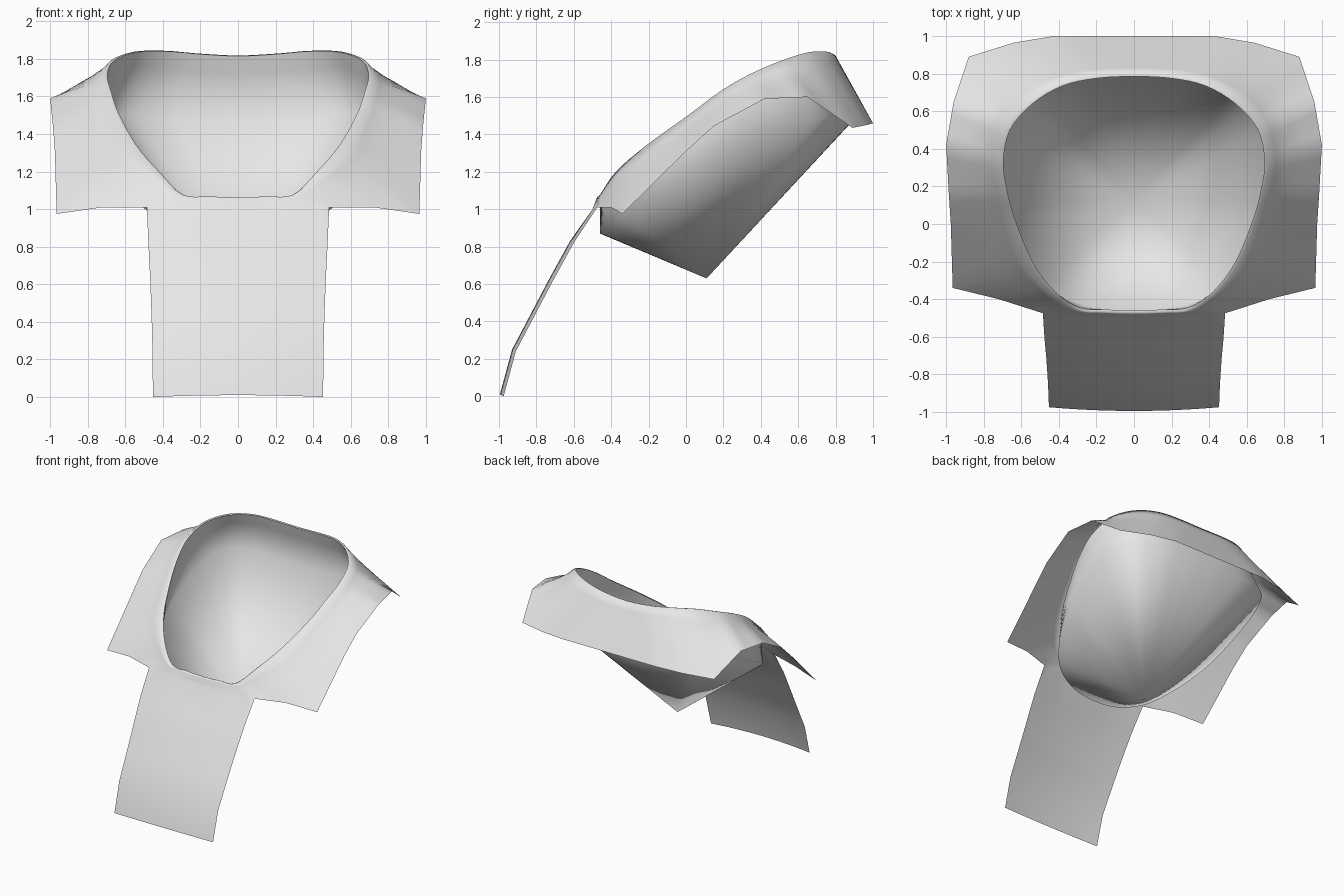
import bpy
import bmesh
from mathutils import Vector

if "Cube" in bpy.data.objects:
    bpy.data.objects.remove(bpy.data.objects["Cube"], do_unlink=True)

STEPS = 4          # columns added between two profile points
FRONT_POINTS = 2   # profile spans covered by the front tab

cloth = bpy.data.materials.new("light_grey_cloth")
cloth.use_nodes = True
cloth.diffuse_color = (0.8, 0.8, 0.8, 1)
cloth.node_tree.nodes["Principled BSDF"].inputs["Base Color"].default_value = (0.8, 0.8, 0.8, 1)

# Half outlines, running from the front middle round the +x side to the back
opening = [(0, -.46, 1.06), (.15, -.455, 1.065), (.29, -.445, 1.075), (.42, -.36, 1.2),
           (.54, -.2, 1.34), (.635, .03, 1.51), (.675, .18, 1.625), (.695, .33, 1.715),
           (.66, .5, 1.79), (.54, .64, 1.835), (.38, .735, 1.84), (.2, .775, 1.825), (0, .785, 1.815)]
hem = [(0, -.5, 1), (.25, -.5, 1), (.485, -.475, 1.01), (.72, -.4, 1.01),
       (.965, -.34, .975), (.975, 0, 1.31), (.985, .15, 1.445), (1, .42, 1.59),
       (.96, .65, 1.6), (.88, .89, 1.435), (.64, .965, 1.45), (.43, 1, 1.46), (0, 1, 1.46)]
belly_plan = [(0, -.46), (.15, -.455), (.3, -.42), (.44, -.35), (.57, -.2), (.67, -.01), (.71, .17),
              (.72, .4), (.7, .6), (.62, .76), (.42, .85), (.2, .875), (0, .88)]
belly = [(x, y, .87 + .44 * (y + .46) + .24 * x * x) for x, y in belly_plan]


def mirrored(p):
    return Vector((-p[0], p[1], p[2]))


def smooth_line(points):
    """Catmull-Rom curve through the points, symmetric at both ends."""
    p = [mirrored(points[1])] + [Vector(q) for q in points] + [mirrored(points[-2])]
    out = []
    for a, b, c, d in zip(p, p[1:], p[2:], p[3:]):
        for s in range(STEPS):
            t = s / STEPS
            out.append(b + (c - a) * t / 2 + (a * 2 - b * 5 + c * 4 - d) * t * t / 2
                       + (b * 3 - a - c * 3 + d) * t ** 3 / 2)
    out.append(Vector(points[-1]))
    return out


def straight_line(points):
    p = [Vector(q) for q in points]
    out = [a.lerp(b, s / STEPS) for a, b in zip(p, p[1:]) for s in range(STEPS)]
    return out + [p[-1]]


def blend(row_a, row_b, t):
    return [a.lerp(b, t) for a, b in zip(row_a, row_b)]


def add_rows(bm, rows):
    """Bridge neighbouring rows of points with quads."""
    grid = [[bm.verts.new(p) for p in row] for row in rows]
    for inner, outer in zip(grid, grid[1:]):
        for i in range(len(outer) - 1):
            bm.faces.new((inner[i], outer[i], outer[i + 1], inner[i + 1]))
    return grid


def finish(bm, name):
    bmesh.ops.remove_doubles(bm, verts=bm.verts, dist=.0005)
    mesh = bpy.data.meshes.new(name)
    bm.to_mesh(mesh)
    bm.free()
    for face in mesh.polygons:
        face.use_smooth = True
    mesh.materials.append(cloth)
    obj = bpy.data.objects.new(name, mesh)
    bpy.context.collection.objects.link(obj)
    mirror = obj.modifiers.new("mirror_halves", 'MIRROR')
    mirror.use_clip = True


rim = smooth_line(opening)
hem_row = straight_line(hem)
belly_row = smooth_line(belly)

# Rolled crest just outside the opening
crest = []
for p in rim:
    out = Vector((p.x, p.y - .2, 0)).normalized()
    crest.append(p + out * .016 + Vector((0, 0, .003)))

# Shoulder cape, flaring out from the crest to the hem
flare = []
for t, sag in ((.15, .014), (.35, .016), (.65, .006)):
    row = blend(crest, hem_row, t)
    for p, edge in zip(row, hem_row):
        p.z -= sag * max(0, abs(edge.x) - .5) * 2
    flare.append(row)
bm = bmesh.new()
add_rows(bm, [rim, crest] + flare + [hem_row])

# Front tab, hanging from the front of the hem and bowed slightly forward
tab_top = hem_row[:FRONT_POINTS * STEPS + 1]
tab_rows = [tab_top]
for y, z, half in ((-.6, .82, .477), (-.71, .62, .467), (-.81, .43, .46),
                   (-.91, .24, .455), (-.975, 0, .453)):
    row = []
    for p in tab_top:
        across = p.x / tab_top[-1].x
        bow = .02 * (1 - across ** 2)
        row.append(Vector((across * half, y - bow, z + bow / 2)))
    tab_rows.append(row)
add_rows(bm, tab_rows)
finish(bm, "shoulder_cape_with_front_tab")

# Hood pouch: a wall under the opening, then one fan to its lowest point
bm = bmesh.new()
grid = add_rows(bm, [belly_row, blend(belly_row, rim, .75), rim])
tip = bm.verts.new((0, .11, .63))
for a, b in zip(grid[0], grid[0][1:]):
    bm.faces.new((tip, a, b))
finish(bm, "hood_pouch")
